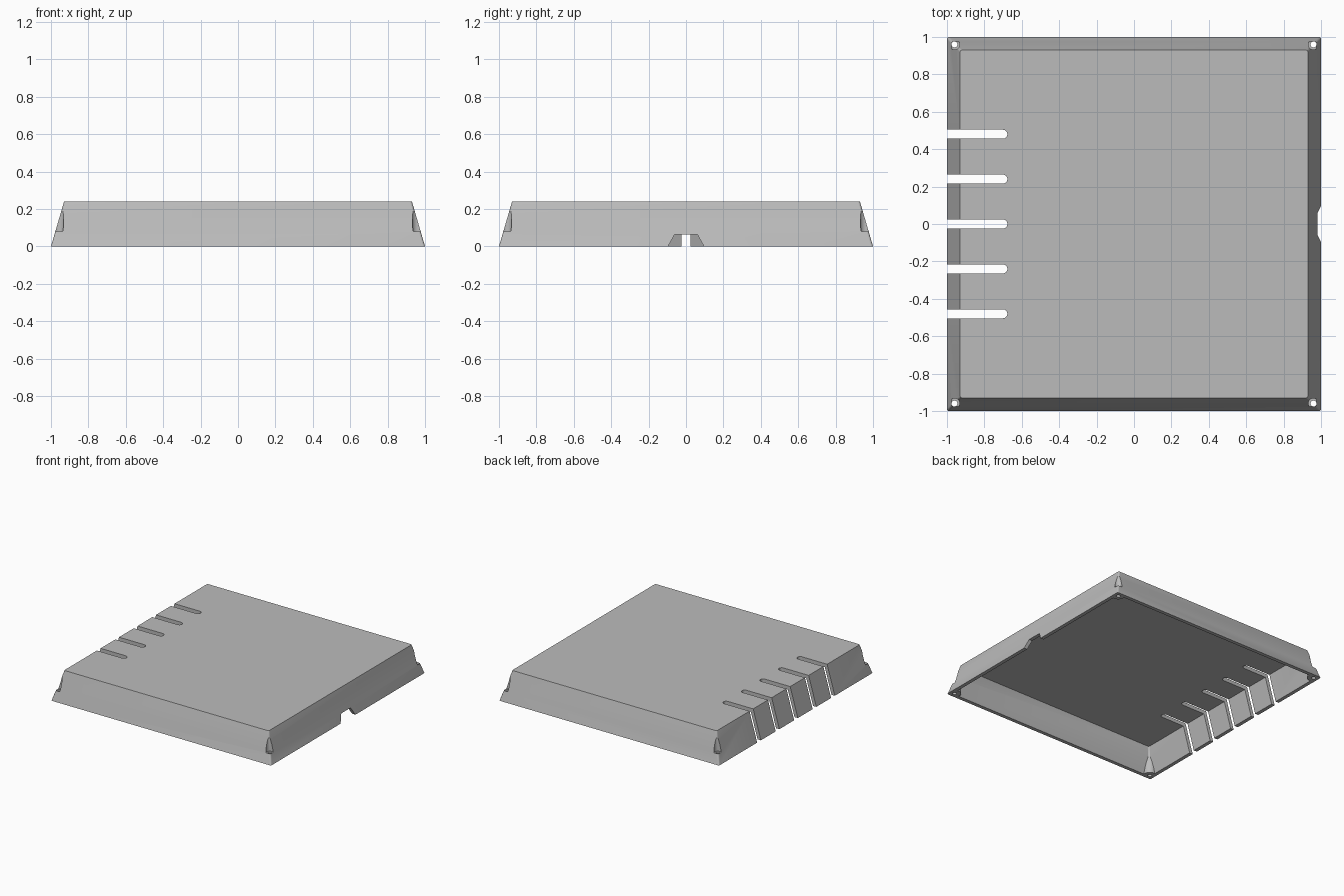
import bpy, bmesh, math
from mathutils import Vector

cube = bpy.data.objects.get("Cube")
if cube:
    bpy.data.objects.remove(cube, do_unlink=True)

HEIGHT, TAPER, WALL = 0.24, 0.07 / 0.24, 0.03
CORNERS = [(sx * 0.96, sy * 0.96) for sx in (-1, 1) for sy in (-1, 1)]

# Single flat colour
grey = bpy.data.materials.new("Light grey plastic")
grey.use_nodes = True
color = (0.5, 0.5, 0.5, 1)
grey.diffuse_color = color
grey.node_tree.nodes["Principled BSDF"].inputs["Base Color"].default_value = color


def finish(bm, name):
    bmesh.ops.recalc_face_normals(bm, faces=bm.faces)
    mesh = bpy.data.meshes.new(name)
    bm.to_mesh(mesh)
    bm.free()
    mesh.materials.append(grey)
    obj = bpy.data.objects.new(name, mesh)
    bpy.context.collection.objects.link(obj)
    return obj


def tapered_block(name, half, z0, z1, radius):
    """Square block leaning inwards, with rounded upright edges."""
    bm = bmesh.new()
    bmesh.ops.create_cube(bm, size=2)
    for v in bm.verts:
        z = z1 if v.co.z > 0 else z0
        s = half - TAPER * z
        v.co = Vector((v.co.x * s, v.co.y * s, z))
    upright = [e for e in bm.edges if abs(e.verts[0].co.z - e.verts[1].co.z) > 0.01]
    bmesh.ops.bevel(bm, geom=upright, offset=radius, segments=4, profile=0.5,
                    affect='EDGES')
    return finish(bm, name)


def prism(name, points, direction):
    """Extrude a closed outline along a direction."""
    bm = bmesh.new()
    face = bm.faces.new([bm.verts.new(p) for p in points])
    moved = bmesh.ops.extrude_face_region(bm, geom=[face])["geom"]
    bmesh.ops.translate(bm, vec=direction,
                        verts=[v for v in moved if isinstance(v, bmesh.types.BMVert)])
    if face.is_valid and not all(len(e.link_faces) == 2 for e in face.edges):
        bm.faces.new([e.verts[0] for e in face.edges])
    return finish(bm, name)


def cylinder(name, x, y, radius, z0, z1):
    ring = [(x + radius * math.cos(a), y + radius * math.sin(a), z0)
            for a in (math.tau * i / 32 for i in range(32))]
    return prism(name, ring, (0, 0, z1 - z0))


def cut(target, cutter):
    """Subtract a cutter, then discard it."""
    cutter.hide_render = True
    mod = target.modifiers.new("Cut", 'BOOLEAN')
    mod.operation, mod.solver, mod.object = 'DIFFERENCE', 'EXACT', cutter
    bpy.context.view_layer.objects.active = target
    bpy.ops.object.modifier_apply(modifier=mod.name)
    bpy.data.objects.remove(cutter, do_unlink=True)


# Outer shell, and a cavity that leaves round screw bosses in the corners
shell = tapered_block("lid_shell", 1.0, 0, HEIGHT, 0.012)
cavity = tapered_block("cavity", 1.0 - WALL, -0.05, HEIGHT - WALL, 0.012)
for x, y in CORNERS:
    cut(cavity, cylinder("boss", x, y, 0.05, -0.1, 0.3))
cut(shell, cavity)

# Screw holes with wider head pockets above
for x, y in CORNERS:
    cut(shell, cylinder("screw_hole", x, y, 0.016, -0.1, 0.15))
    cut(shell, cylinder("head_pocket", x, y, 0.028, 0.08, 0.3))

# Round-ended ventilation slots
R = 0.024
for i in range(-2, 3):
    y = 0.24 * i
    arc = [(-0.677 - R + R * math.cos(a), y + R * math.sin(a), -0.1)
           for a in (math.pi * (k / 12 - 0.5) for k in range(13))]
    cut(shell, prism("slot", [(-1.1, y - R, -0.1)] + arc + [(-1.1, y + R, -0.1)],
                     (0, 0, 0.5)))

# Cable notch in the side wall
notch = [(-0.113, -0.03), (0.113, -0.03), (0.06, 0.065), (-0.06, 0.065)]
cut(shell, prism("cable_notch", [(0.9, y, z) for y, z in notch], (0.2, 0, 0)))

# Smooth rounded parts, keep edges crisp
bpy.ops.object.select_all(action='DESELECT')
shell.select_set(True)
bpy.context.view_layer.objects.active = shell
bpy.ops.object.shade_smooth_by_angle(angle=math.radians(30))
